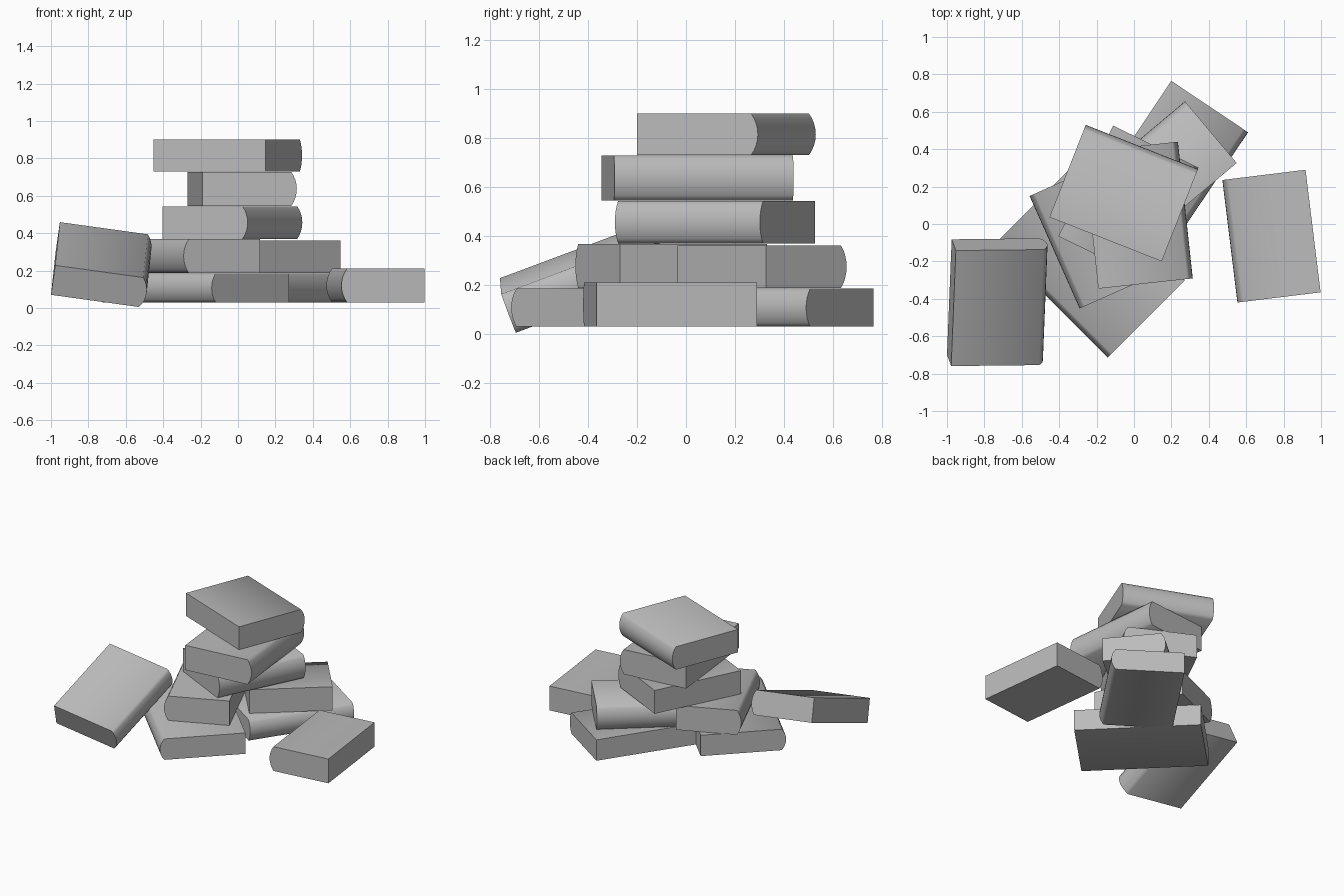
import bpy
import bmesh
import math
from mathutils import Matrix, Vector

if "Cube" in bpy.data.objects:
    bpy.data.objects.remove(bpy.data.objects["Cube"], do_unlink=True)

grey = bpy.data.materials.new("plain_grey")
grey.use_nodes = True
grey.diffuse_color = (0.5, 0.5, 0.5, 1)
grey.node_tree.nodes["Principled BSDF"].inputs["Base Color"].default_value = (0.5, 0.5, 0.5, 1)

BULGE = 0.03
ARC_STEPS = 8


def book(name, width, length, thick, matrix):
    """Closed book: rounded spine on local +x, length along y."""
    x0, x1 = -width / 2, width / 2 - BULGE
    half = thick / 2
    radius = (half ** 2 + BULGE ** 2) / (2 * BULGE)
    sweep = math.asin(half / radius)
    profile = [(x0, half), (x0, -half)]
    for i in range(ARC_STEPS + 1):
        a = sweep * (2 * i / ARC_STEPS - 1)
        profile.append((x1 + BULGE - radius + radius * math.cos(a), radius * math.sin(a)))

    # Extrude the cross-section along the book's length
    bm = bmesh.new()
    face = bm.faces.new([bm.verts.new((x, -length / 2, z)) for x, z in profile])
    extruded = bmesh.ops.extrude_face_region(bm, geom=[face])["geom"]
    bmesh.ops.translate(bm, vec=(0, length, 0),
                        verts=[v for v in extruded if isinstance(v, bmesh.types.BMVert)])
    bmesh.ops.recalc_face_normals(bm, faces=bm.faces)
    mesh = bpy.data.meshes.new(name)
    bm.to_mesh(mesh)
    bm.free()
    mesh.materials.append(grey)
    obj = bpy.data.objects.new(name, mesh)
    bpy.context.collection.objects.link(obj)
    obj.matrix_world = matrix

    # Smooth spine, crisp page edges
    bpy.ops.object.select_all(action="DESELECT")
    obj.select_set(True)
    bpy.context.view_layer.objects.active = obj
    bpy.ops.object.shade_smooth_by_angle(angle=math.radians(65))


# Flat books: name, centre x, y, bottom, top, spine heading, width, length
flat_books = [
    ("bottom_front_book", -0.237, -0.205, 0.03, 0.185, 225, 0.583, 0.855),
    ("bottom_back_book", 0.196, 0.316, 0.03, 0.185, -33.8, 0.494, 0.75),
    ("loose_flat_book", 0.735, -0.065, 0.03, 0.21, 187, 0.448, 0.66),
    ("second_layer_left_book", -0.22, -0.06, 0.187, 0.368, 204, 0.448, 0.658),
    ("second_layer_right_book", 0.195, 0.31, 0.187, 0.362, 130, 0.43, 0.563),
    ("third_layer_book", -0.03, 0.118, 0.37, 0.543, -26.3, 0.508, 0.66),
    ("fourth_layer_book", 0.022, 0.047, 0.545, 0.728, 6.2, 0.508, 0.735),
    ("top_book", -0.055, 0.165, 0.73, 0.90, 68.5, 0.53, 0.645),
]
for name, x, y, low, high, heading, width, length in flat_books:
    placed = (Matrix.Translation((x, y, (low + high) / 2))
              @ Matrix.Rotation(math.radians(heading), 4, "Z"))
    book(name, width, length, high - low, placed)

# Book leaning against the pile
along = Vector((0.038, 0.936, 0.35)).normalized()
across = Vector((0.99, 0.011, -0.137))
across = (across - along * across.dot(along)).normalized()
up = across.cross(along)
lean = Matrix((across, along, up)).transposed().to_4x4()
book("leaning_book", 0.505, 0.66, 0.17, Matrix.Translation((-0.726, -0.418, 0.23)) @ lean)
